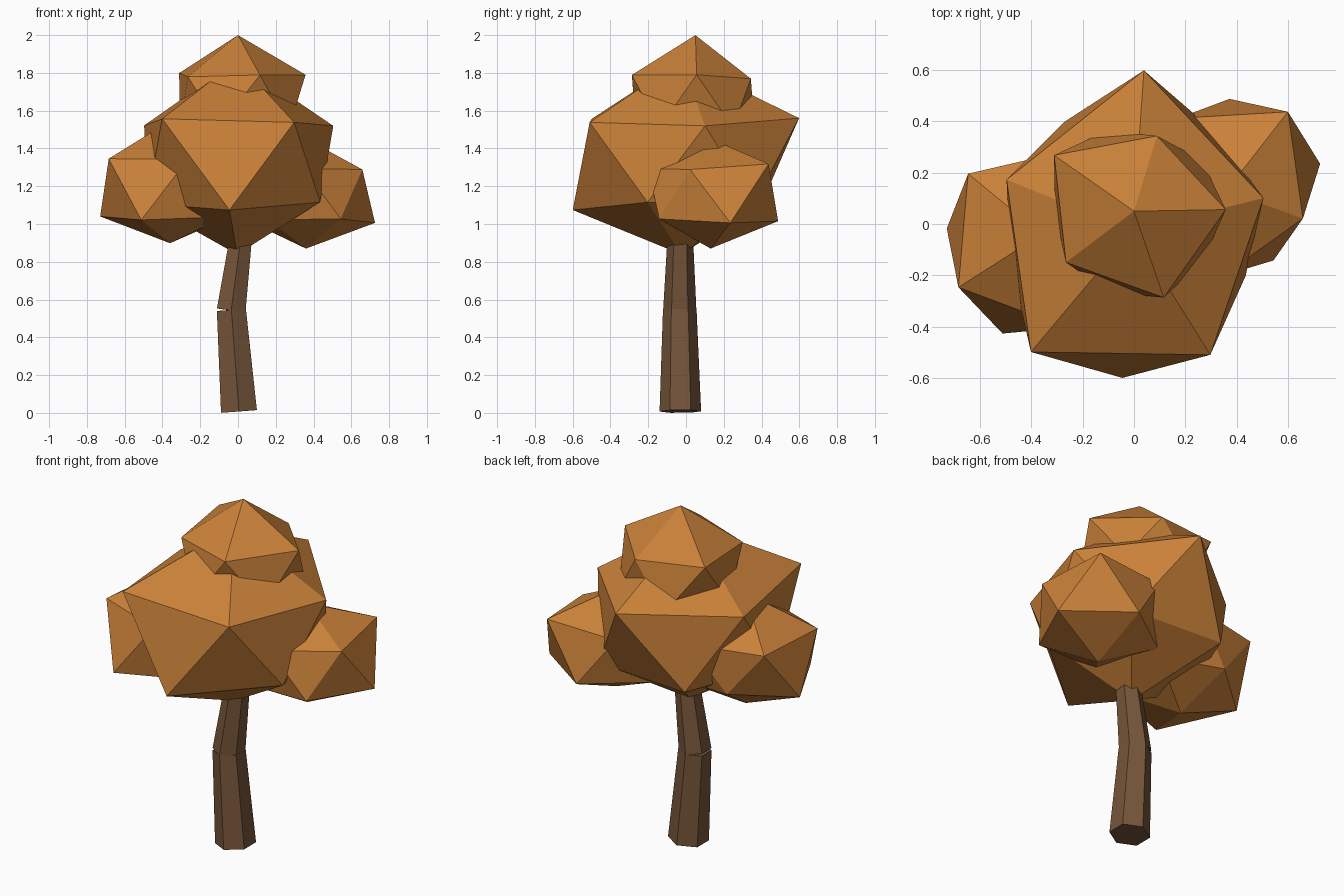
import bpy, bmesh, math
from mathutils import Vector

if "Cube" in bpy.data.objects:
    bpy.data.objects.remove(bpy.data.objects["Cube"], do_unlink=True)


def make_material(name, color):
    mat = bpy.data.materials.new(name)
    mat.use_nodes = True
    mat.diffuse_color = (*color, 1)
    mat.node_tree.nodes["Principled BSDF"].inputs["Base Color"].default_value = (*color, 1)
    return mat


leaf_orange = make_material("leaf_orange", (0.59, 0.22, 0.041))
bark_brown = make_material("bark_brown", (0.18, 0.09, 0.041))


def finish(name, bm, material):
    """Turn a bmesh into a flat shaded object with one material."""
    bmesh.ops.recalc_face_normals(bm, faces=bm.faces)
    mesh = bpy.data.meshes.new(name)
    bm.to_mesh(mesh)
    bm.free()
    mesh.materials.append(material)
    obj = bpy.data.objects.new(name, mesh)
    bpy.context.collection.objects.link(obj)
    return obj


def leaf_clump(name, center, turn, top, upper, lower, bottom, squash=0.81):
    """Irregular squashed icosahedron: a reach for each corner, ring by ring.
    The upper ring starts at angle turn, the lower ring half a step later."""
    ring_height = 1 / math.sqrt(5)
    ring_width = 2 * ring_height
    step = math.tau / 5
    bm = bmesh.new()

    def corner(direction, reach):
        offset = Vector(direction) * reach
        offset.z *= squash
        return bm.verts.new(Vector(center) + offset)

    def ring(reaches, start, height):
        return [corner((ring_width * math.cos(start + i * step),
                        ring_width * math.sin(start + i * step), height), reach)
                for i, reach in enumerate(reaches)]

    start = math.radians(turn)
    apex = corner((0, 0, 1), top)
    base = corner((0, 0, -1), bottom)
    high = ring(upper, start, ring_height)
    low = ring(lower, start + step / 2, -ring_height)
    for i in range(5):
        j = (i + 1) % 5
        bm.faces.new((apex, high[i], high[j]))
        bm.faces.new((high[i], low[i], high[j]))
        bm.faces.new((high[j], low[i], low[j]))
        bm.faces.new((base, low[j], low[i]))
    return finish(name, bm, leaf_orange)


def trunk_segment(name, start, end, radius_start, radius_end):
    """Six sided tapered log running along the line from start to end."""
    start, end = Vector(start), Vector(end)
    axis = end - start
    bm = bmesh.new()
    bmesh.ops.create_cone(bm, cap_ends=True, segments=6, radius1=radius_start,
                          radius2=radius_end, depth=axis.length)
    # Put corners toward front and back, flat sides toward left and right
    corner = max(bm.verts, key=lambda v: v.co.y)
    angle = math.pi / 2 - math.atan2(corner.co.y, corner.co.x)
    spin = Vector((0, 0, 1)).rotation_difference(axis).to_matrix()
    for v in bm.verts:
        x, y, z = v.co
        v.co = (x * math.cos(angle) - y * math.sin(angle),
                x * math.sin(angle) + y * math.cos(angle), z)
        v.co = spin @ v.co + (start + end) / 2
    return finish(name, bm, bark_brown)


# Bent trunk in two logs
trunk_segment("lower_trunk", (0.005, -0.03, 0.008), (-0.035, -0.033, 0.545), 0.11, 0.089)
trunk_segment("upper_trunk", (-0.036, -0.033, 0.543), (0.025, -0.03, 1.0), 0.088, 0.064)

# Foliage
leaf_clump("main_foliage", (-0.005, -0.026, 1.307), 14, 0.69,
           (0.587, 0.70, 0.593, 0.69, 0.638),
           (0.56, 0.56, 0.55, 0.643, 0.53), 0.577)
leaf_clump("top_foliage", (0, 0.05, 1.645), 1, 0.438,
           (0.40, 0.343, 0.425, 0.371, 0.398),
           (0.37, 0.37, 0.345, 0.37, 0.37), 0.38)
leaf_clump("right_foliage", (-0.36, -0.04, 1.19), 140.5, 0.44,
           (0.415, 0.43, 0.42, 0.42, 0.40),
           (0.414, 0.465, 0.42, 0.42, 0.32), 0.36)
leaf_clump("left_foliage", (0.36, 0.13, 1.16), -20, 0.36,
           (0.355, 0.436, 0.38, 0.38, 0.37),
           (0.425, 0.40, 0.38, 0.38, 0.367), 0.358)
